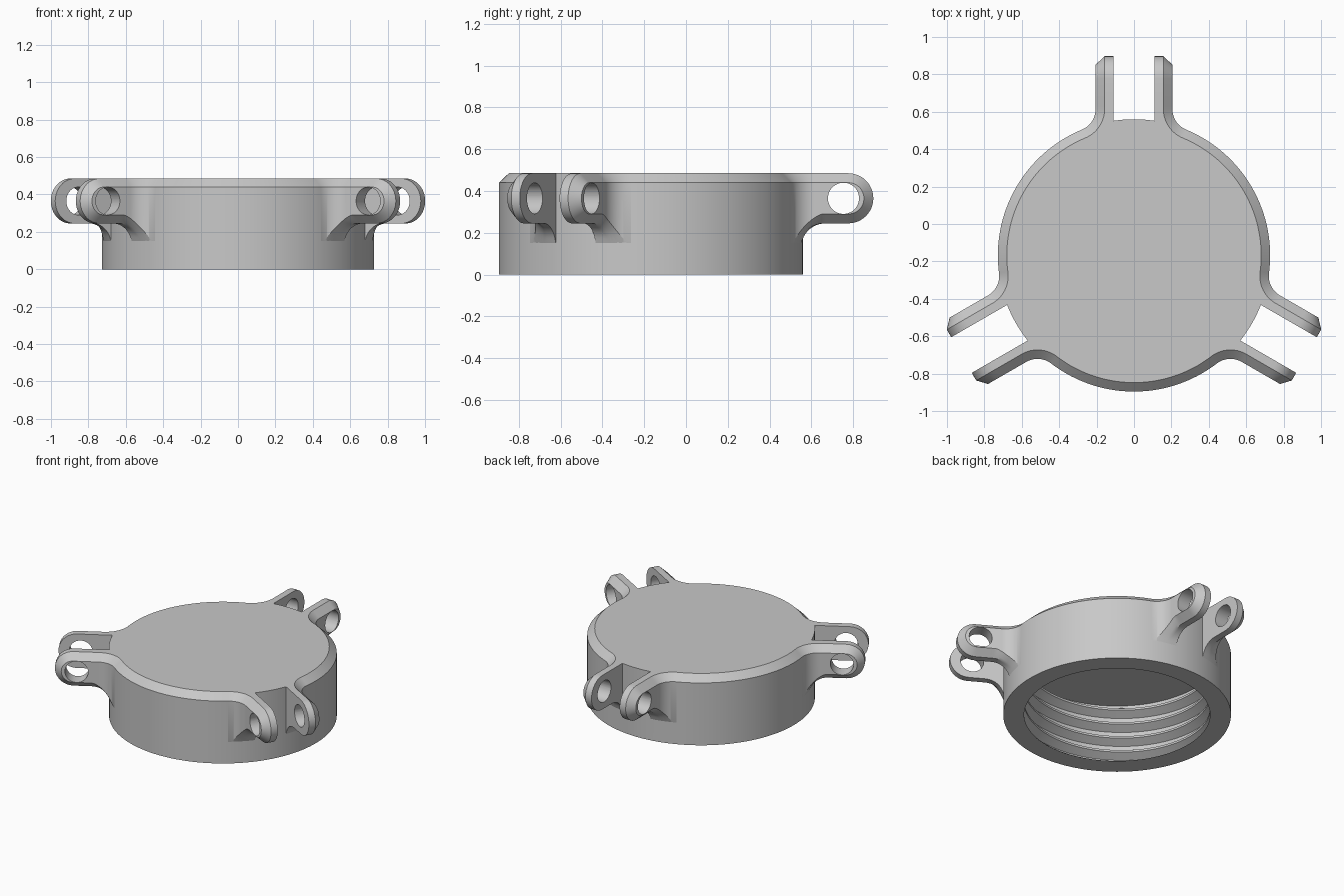
import bpy, bmesh
from math import sin, cos, radians, sqrt, atan2, hypot, pi
from mathutils import Matrix

old = bpy.data.objects.get("Cube")
if old:
    bpy.data.objects.remove(old, do_unlink=True)

R, H = 0.728, 0.485             # cap radius and height
CH_R, CH_Z = 0.048, 0.045       # chamfer width and drop
CENTRE = (0, -0.168, 0)
BORE, ROOT, CEILING, PITCH = 0.595, 0.648, 0.44, 0.103
COLS = 144

grey = bpy.data.materials.new("plain grey")
grey.use_nodes = True
colour = (0.58, 0.58, 0.58, 1)
grey.diffuse_color = colour
grey.node_tree.nodes["Principled BSDF"].inputs["Base Color"].default_value = colour


def skin(bm, rows, closed=False):
    """Join equal-length rows of points with quads."""
    rows = [[bm.verts.new(p) for p in row] for row in rows]
    for a, b in zip(rows, rows[1:]):
        n = len(a)
        for j in range(n if closed else n - 1):
            k = (j + 1) % n
            bm.faces.new((a[j], b[j], b[k], a[k]))
    return rows


def finish(bm, name):
    bmesh.ops.remove_doubles(bm, verts=bm.verts, dist=1e-5)
    bmesh.ops.dissolve_degenerate(bm, edges=bm.edges, dist=1e-6)
    mesh = bpy.data.meshes.new(name)
    bm.to_mesh(mesh)
    bm.free()
    mesh.materials.append(grey)
    return place(mesh, name)


def place(mesh, name, turn=0.0):
    obj = bpy.data.objects.new(name, mesh)
    bpy.context.collection.objects.link(obj)
    obj.location = CENTRE
    obj.rotation_euler.z = turn
    return obj


def ring(r, z):
    return [(r * cos(2 * pi * j / COLS), r * sin(2 * pi * j / COLS), z)
            for j in range(COLS)]


# Cap body: the top edge is chamfered except between each pair of lugs
rim = []
for j in range(COLS):
    a = 360 * j / COLS
    off = (a - 90) % 120
    r = R if min(off, 120 - off) < 10.5 else R - CH_R
    rim.append((r * cos(radians(a)), r * sin(radians(a)), H))
bm = bmesh.new()
skin(bm, [ring(0, H), rim, ring(R, H - CH_Z), ring(R, 0), ring(BORE, 0)], True)
parts = [finish(bm, "cap_body")]

# Threaded bore: a sloped ridge that climbs one pitch per turn
tooth = [(0.03, BORE), (0.17, BORE), (0.47, ROOT), (0.73, ROOT)]
rows = []
for turn in range(-1, 5):
    for k, r in tooth:
        row = []
        for j in range(COLS + 1):
            a = 2 * pi * j / COLS
            z = PITCH * (turn + k + j / COLS)
            row.append((r * cos(a), r * sin(a), min(max(z, 0.003), CEILING)))
        rows.append(row)
bm = bmesh.new()
skin(bm, rows)
parts.append(finish(bm, "bore_thread"))

bm = bmesh.new()
skin(bm, [ring(ROOT + 0.01, CEILING - 0.001), ring(0, CEILING - 0.001)], True)
parts.append(finish(bm, "bore_ceiling"))

# Lug: a plate that bends outward into the cap wall, chamfered on its outer side
OUT_X, THICK, TIP_Y, MID_Z, TIP_R = 0.205, 0.095, 0.945, 0.365, 0.12
BEND, FILLET, STEEP = 0.12, 0.115, 0.008
IN_X = OUT_X - THICK
BX = OUT_X + BEND
BY = sqrt((R + BEND) ** 2 - BX ** 2)
DEPTHS = (THICK, 0.083, 0.072, 0.06, CH_R, 0.036, 0.024, 0.012, 0)
DROPS = [CH_Z * max(0, 1 - d / CH_R) for d in DEPTHS]


def underside(x, y, drop):
    """Concave fillet from the cap wall to the flat lug bottom.

    Next to the wall it goes on as a straight slope, down into the wall."""
    gap = min(max(hypot(x, y) - R, -0.03), FILLET)
    g = max(gap, STEEP)
    rise = sqrt(FILLET ** 2 - (FILLET - g) ** 2)
    rise += (gap - g) * (FILLET - g) / rise
    return MID_Z - TIP_R - FILLET + rise + drop * max(gap, 0) / FILLET


def section(points, tops, bottoms):
    """Loop over the top from inner to outer side, then back underneath."""
    up = [(x, y, z) for (x, y), z in zip(points, tops)]
    down = [(x, y, z) for (x, y), z in zip(points, bottoms)]
    return up + down[::-1]


def bend_point(d, a, inner_y):
    """Point in the bend; the inner side stays straight along the slot."""
    r = BEND + min(d, CH_R)
    x, y = BX - r * cos(a), BY - r * sin(a)
    t = max(0, d - CH_R) / (THICK - CH_R)
    return x + (IN_X - x) * t, y + (inner_y - y) * t


def lug_sections():
    radii = [TIP_R - drop for drop in DROPS]
    for i in range(13):                       # round tip
        a = i * pi / 24
        pts = [(OUT_X - d, TIP_Y + r * cos(a)) for d, r in zip(DEPTHS, radii)]
        yield section(pts, [MID_Z + r * sin(a) for r in radii],
                      [MID_Z - r * sin(a) for r in radii])
    lines = [[(OUT_X - d, BY + s) for d in DEPTHS]
             for s in (0.065, 0.052, 0.039, 0.026, 0.013)]
    sweep, steps = atan2(BY, BX), 32
    for i in range(steps + 1):                # bend into the wall
        inner_y = BY - 0.12 * i / steps
        lines.append([bend_point(d, sweep * i / steps, inner_y) for d in DEPTHS])
    for pts in lines:
        yield section(pts, [H - drop for drop in DROPS],
                      [underside(x, y, drop) for (x, y), drop in zip(pts, DROPS)])


def make_lug(side):
    bm = bmesh.new()
    rows = skin(bm, list(lug_sections()), True)
    bm.faces.new(rows[-1])
    bmesh.ops.scale(bm, vec=(side, 1, 1), verts=bm.verts)
    bmesh.ops.remove_doubles(bm, verts=bm.verts, dist=1e-5)
    bmesh.ops.recalc_face_normals(bm, faces=bm.faces)
    return finish(bm, "lug")


# Pin hole cutter, shared by both lugs of a pair
bm = bmesh.new()
bmesh.ops.create_cone(bm, cap_ends=True, segments=48, radius1=0.0745,
                      radius2=0.0745, depth=1,
                      matrix=Matrix.Translation((0, 0.922, 0.365))
                      @ Matrix.Rotation(pi / 2, 4, 'Y'))
cutter = finish(bm, "pin_hole_cutter")
cutter.hide_render = True

for side, label in ((1, "a"), (-1, "b")):
    blank = make_lug(side)
    mod = blank.modifiers.new("pin_hole", 'BOOLEAN')
    mod.operation, mod.solver, mod.object = 'DIFFERENCE', 'EXACT', cutter
    bpy.context.view_layer.update()
    graph = bpy.context.evaluated_depsgraph_get()
    mesh = bpy.data.meshes.new_from_object(blank.evaluated_get(graph))
    bpy.data.objects.remove(blank, do_unlink=True)
    for where, turn in (("back", 0), ("right", 120), ("left", 240)):
        parts.append(place(mesh, f"{where}_lug_{label}", radians(turn)))
bpy.data.objects.remove(cutter, do_unlink=True)

# Smooth the curved walls and keep the chamfers crisp
bpy.ops.object.select_all(action='DESELECT')
for obj in parts:
    obj.select_set(True)
bpy.context.view_layer.objects.active = parts[0]
bpy.ops.object.shade_smooth_by_angle(angle=radians(28))
